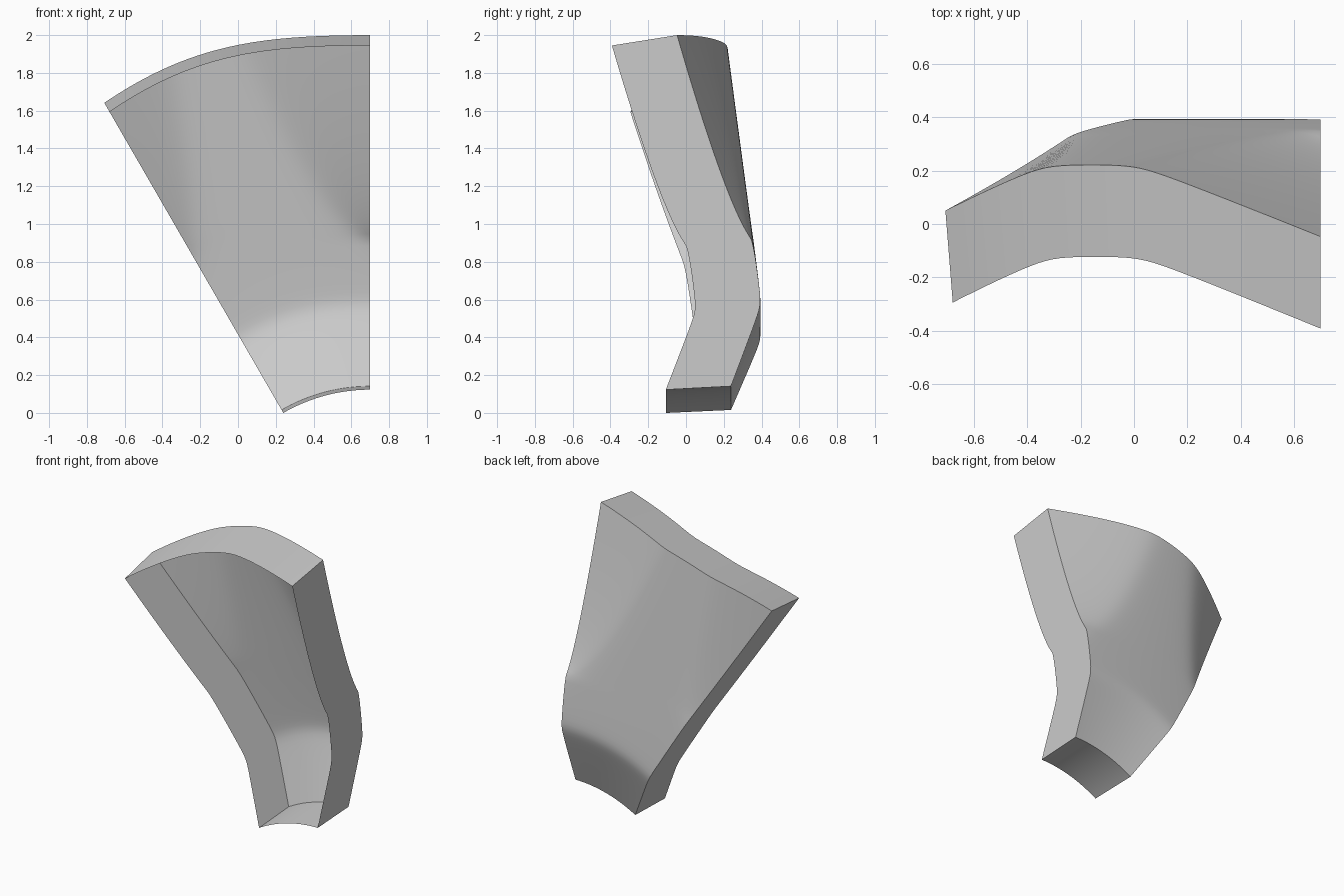
import bpy, bmesh, math
from mathutils import Vector

if "Cube" in bpy.data.objects:
    bpy.data.objects.remove(bpy.data.objects["Cube"], do_unlink=True)

# Sector layout: polar grid around an apex below the floor
APEX = Vector((0.70, 0.0, -0.797))
SWEEP = math.radians(30)
R_IN, R_OUT = 0.92, 2.742
ROWS, COLS = 60, 48
THICK, BACK_SCALE = 0.345, 1.02


def ramp(u, soft):
    """Rounded version of max(0, u)."""
    return 0.5 * (u + math.sqrt(u * u + soft * soft))


def wing_width(r, start, full, power):
    """Arc length of a folded wing at radius r; negative before it starts."""
    if r < start:
        return r - start
    return full * ((r - start) / (R_OUT - start)) ** power


def depth(r, angle):
    """Sheet depth: a foot, a body, and two wings folded forward."""
    foot = -0.105 + 0.39 * (r - R_IN)
    body = 0.062 - 0.125 * (r - 1.32)
    y = body - ramp(body - foot, 0.02)
    left = wing_width(r, 1.69, 0.67, 0.65) - r * angle
    right = wing_width(r, 1.86, 0.41, 0.8) - r * (SWEEP - angle)
    return y - 0.41 * ramp(left, 0.08) - 0.43 * ramp(right, 0.08)


def sheet_point(s, t):
    r = R_IN + s * (R_OUT - R_IN)
    a = t * SWEEP
    rim = r + 0.042 * s * math.sin(math.pi * t / 1.3) ** 2
    return APEX + Vector((-rim * math.sin(a), depth(r, a), rim * math.cos(a)))


# Sheet at the open front
bm = bmesh.new()
grid = [[bm.verts.new(sheet_point(i / ROWS, j / COLS)) for j in range(COLS + 1)]
        for i in range(ROWS + 1)]
for low, high in zip(grid, grid[1:]):
    for j in range(COLS):
        bm.faces.new((low[j], low[j + 1], high[j + 1], high[j]))

# Back sheet and four side walls, slightly enlarged from the apex
front = bm.faces[:]
made = bmesh.ops.extrude_face_region(bm, geom=front, use_keep_orig=True)
for v in (g for g in made["geom"] if isinstance(g, bmesh.types.BMVert)):
    offset = v.co - APEX
    v.co = APEX + Vector((offset.x * BACK_SCALE, offset.y + THICK, offset.z * BACK_SCALE))
bmesh.ops.recalc_face_normals(bm, faces=bm.faces[:])

# Open the front so the shell is a hollow tray
bmesh.ops.delete(bm, geom=front, context="FACES")

mesh = bpy.data.meshes.new("curved_sector_tray")
bm.to_mesh(mesh)
bm.free()
tray = bpy.data.objects.new("curved_sector_tray", mesh)
bpy.context.collection.objects.link(tray)

# Plain grey
grey = bpy.data.materials.new("light_grey")
grey.use_nodes = True
colour = (0.6, 0.6, 0.6, 1.0)
grey.diffuse_color = colour
grey.node_tree.nodes["Principled BSDF"].inputs["Base Color"].default_value = colour
mesh.materials.append(grey)

# Smooth sheet with crisp borders
bpy.ops.object.select_all(action="DESELECT")
tray.select_set(True)
bpy.context.view_layer.objects.active = tray
bpy.ops.object.shade_smooth_by_angle(angle=math.radians(35))
